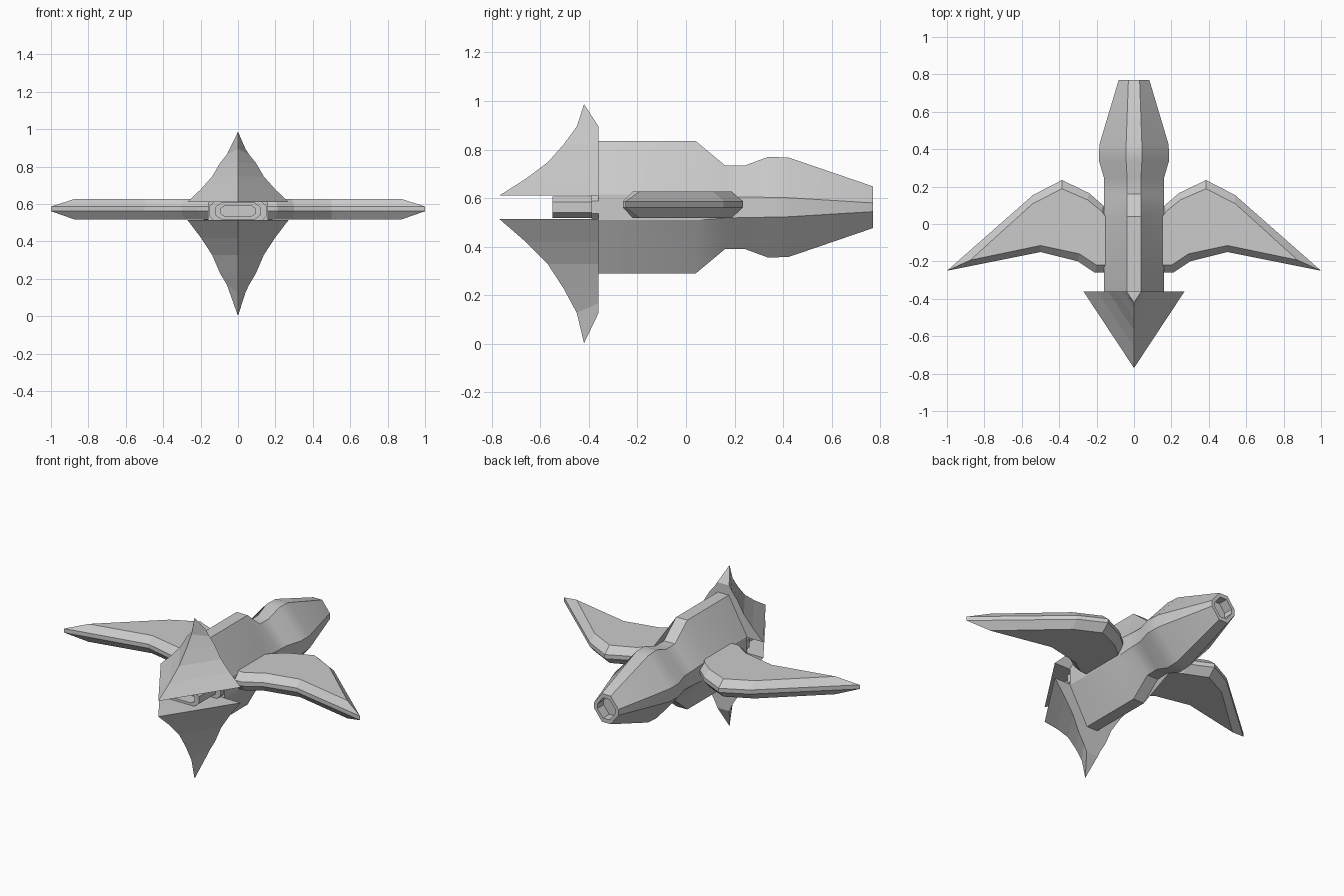
import bpy, bmesh
from math import radians

if "Cube" in bpy.data.objects:
    bpy.data.objects.remove(bpy.data.objects["Cube"])

ZC = 0.5625  # height of the centre plane


def loft(name, rings, mirror=False):
    """Skin a stack of equal-length point rings, cap both ends."""
    bm = bmesh.new()
    vs = [[bm.verts.new(p) for p in r] for r in rings]
    n = len(rings[0])
    for a, b in zip(vs, vs[1:]):
        for i in range(n):
            j = (i + 1) % n
            bm.faces.new((a[i], a[j], b[j], b[i]))
    bm.faces.new(vs[0][::-1])
    bm.faces.new(vs[-1])
    bmesh.ops.remove_doubles(bm, verts=bm.verts, dist=1e-5)
    bmesh.ops.recalc_face_normals(bm, faces=bm.faces)
    me = bpy.data.meshes.new(name)
    bm.to_mesh(me)
    bm.free()
    ob = bpy.data.objects.new(name, me)
    bpy.context.collection.objects.link(ob)
    if mirror:
        ob.modifiers.new("mirror", 'MIRROR').use_clip = False
    return ob


def octagon(y, w, h, flat, side):
    """Octagon across the hull: half width, half height, top flat, side flat."""
    pts = [(flat, h), (w, side), (w, -side), (flat, -h)]
    pts += [(-x, z) for x, z in reversed(pts)]
    return [(x, y, ZC + z) for x, z in pts]


# Fuselage with a shallow recess in the nose
hull = [
    (-0.36, 0.16, 0.273, 0.037, 0.053), (0.04, 0.16, 0.273, 0.037, 0.053),
    (0.16, 0.16, 0.173, 0.037, 0.045), (0.245, 0.16, 0.173, 0.037, 0.042),
    (0.34, 0.188, 0.208, 0.042, 0.041), (0.425, 0.185, 0.204, 0.042, 0.039),
    (0.77, 0.082, 0.086, 0.03, 0.018), (0.77, 0.06, 0.062, 0.022, 0.014),
    (0.71, 0.06, 0.062, 0.022, 0.014)]
body = loft("fuselage", [octagon(*s) for s in hull])
bpy.context.view_layer.objects.active = body
body.select_set(True)
bpy.ops.object.shade_smooth_by_angle(angle=radians(28))

# Engine collar and stepped exhaust nozzle
loft("engine_collar", [octagon(-0.39, 0.155, 0.049, 0.13, 0.025),
                       octagon(-0.27, 0.155, 0.049, 0.13, 0.025)])
nozzle = [(-0.36, 0.12, 0.045, 0.09, 0.022), (-0.55, 0.12, 0.045, 0.09, 0.022),
          (-0.55, 0.09, 0.03, 0.068, 0.015), (-0.47, 0.09, 0.03, 0.068, 0.015)]
loft("engine_nozzle", [octagon(*s) for s in nozzle])

# Bevelled swept wings
outer = [(0.13, 0.03), (0.165, 0.10), (0.24, 0.165), (0.385, 0.235), (0.54, 0.155),
         (1.0, -0.25), (0.5, -0.15), (0.3, -0.2), (0.21, -0.26), (0.13, -0.26)]
inner = [(0.13, 0.01), (0.175, 0.07), (0.25, 0.13), (0.385, 0.188), (0.54, 0.11),
         (0.875, -0.193), (0.5, -0.115), (0.29, -0.16), (0.2, -0.22), (0.13, -0.22)]
loft("wings", [[(x, y, z) for x, y in prof] for prof, z in
               ((inner, 0.518), (outer, 0.562), (outer, 0.587), (inner, 0.627))],
     mirror=True)

# Tail fins: tapering triangular sections, ending in a tilted tip
fin = [(-0.77, 0.0), (-0.66, 0.07), (-0.57, 0.137), (-0.505, 0.21), (-0.45, 0.285)]


def tail(name, base, scale):
    rings = []
    for y, h in fin:
        w = (-0.36 - y) * 0.66
        z = base + h * scale
        zb = base + min(h, 0.255) * scale
        rings.append([(0, y, z), (w, -0.36, zb), (-w, -0.36, zb)])
    zt, zb = base + 0.377 * scale, base + 0.285 * scale
    rings.append([(0, -0.42, zt), (0.04, -0.36, zb), (-0.04, -0.36, zb)])
    loft(name, rings)


tail("upper_tail_fin", 0.61, 1.0)
tail("lower_tail_fin", 0.515, -1.36)
